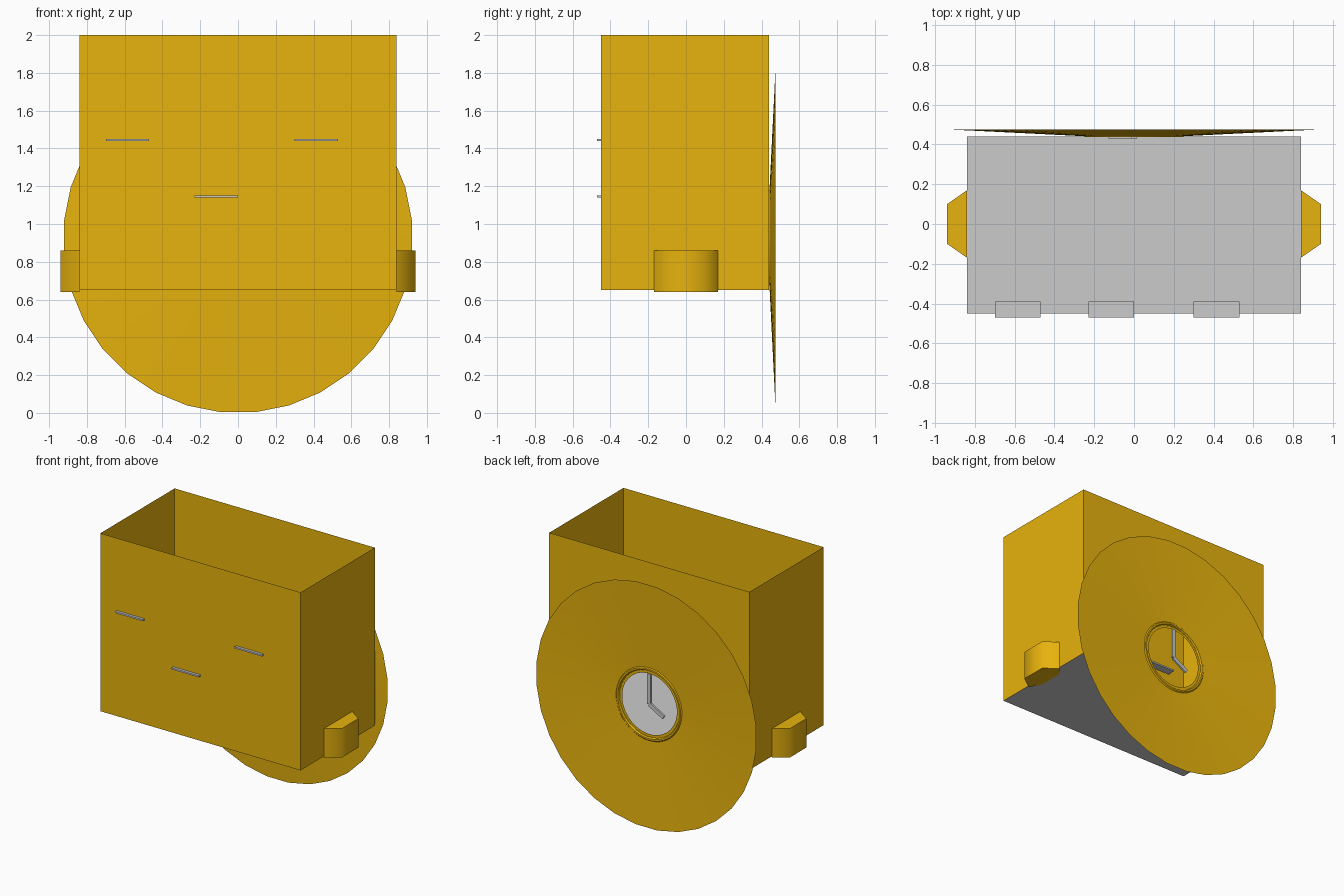
import bpy, bmesh
from math import sin, cos, pi, radians
from mathutils import Matrix

if "Cube" in bpy.data.objects:
    bpy.data.objects.remove(bpy.data.objects["Cube"])

SEG, CZ = 32, 0.925
gold = bpy.data.materials.new("gold")
gold.diffuse_color = (0.8, 0.45, 0.004, 1)
gold.use_nodes = True
gold.node_tree.nodes["Principled BSDF"].inputs["Base Color"].default_value = gold.diffuse_color


def finish(name, bm, mat=None, smooth=None, recalc=True):
    if recalc:
        bmesh.ops.recalc_face_normals(bm, faces=bm.faces)
    me = bpy.data.meshes.new(name)
    bm.to_mesh(me)
    bm.free()
    ob = bpy.data.objects.new(name, me)
    bpy.context.collection.objects.link(ob)
    if mat:
        me.materials.append(mat)
    if smooth:
        bpy.ops.object.select_all(action='DESELECT')
        ob.select_set(True)
        bpy.context.view_layer.objects.active = ob
        bpy.ops.object.shade_smooth_by_angle(angle=radians(smooth))
    return ob


def ring(bm, r, y):
    return [bm.verts.new((r * sin((i + .5) * 2 * pi / SEG), y,
                          CZ + r * cos((i + .5) * 2 * pi / SEG))) for i in range(SEG)]


def block(name, size, mat4):
    bm = bmesh.new()
    bmesh.ops.create_cube(bm, size=1, matrix=mat4 @ Matrix.Diagonal((*size, 1)))
    return finish(name, bm)


# Open thin-walled case, round hole in the back wall
X, Y0, Y1, Z0, Z1 = 0.84, -0.45, 0.44, 0.65, 2.0
corners = [(-X, Y0), (X, Y0), (X, Y1), (-X, Y1)]
bm = bmesh.new()
lo = [bm.verts.new((x, y, Z0)) for x, y in corners]
hi = [bm.verts.new((x, y, Z1)) for x, y in corners]
for a, b in ((0, 1), (1, 2), (3, 0)):
    bm.faces.new((lo[a], lo[b], hi[b], hi[a]))
back = [lo[2], lo[3], hi[3], hi[2]]
edges = []
for loop in (back, ring(bm, 0.25, Y1)):
    for a, b in zip(loop, loop[1:] + loop[:1]):
        edges.append(bm.edges.get((a, b)) or bm.edges.new((a, b)))
bmesh.ops.triangle_fill(bm, edges=edges, use_beauty=True, normal=(0, 1, 0))
finish("case_walls", bm, gold)

# Grey floor
bm = bmesh.new()
bm.faces.new([bm.verts.new((x, y, Z0)) for x, y in corners])
finish("case_floor", bm)

# Shallow dish on the back with a rimmed central opening
profile = [(0.926, 0.475), (0.277, 0.443), (0.27, 0.45), (0.258, 0.45),
           (0.25, 0.437), (0.23, 0.437)]
bm = bmesh.new()
rings = [ring(bm, r, y) for r, y in profile]
for a, b in zip(rings, rings[1:]):
    for i in range(SEG):
        j = (i + 1) % SEG
        bm.faces.new((a[i], a[j], b[j], b[i]))
finish("back_dish", bm, gold, 30)

# Two hands in the opening
for name, length, angle in (("long_hand", 0.23, 0), ("short_hand", 0.14, -120)):
    m = (Matrix.Translation((0, 0.437, CZ)) @ Matrix.Rotation(radians(angle), 4, 'Y')
         @ Matrix.Translation((0, 0, length / 2)))
    block(name, (0.03, 0.015, length), m)

# Thin slot plates through the front wall
for i, (x, z) in enumerate(((-0.585, 1.445), (-0.115, 1.145), (0.415, 1.445))):
    block(f"slot_plate_{i + 1}", (0.23, 0.08, 0.012), Matrix.Translation((x, -0.43, z)))

# Bevelled side lugs
for s, name in ((1, "right_lug"), (-1, "left_lug")):
    bm = bmesh.new()
    outline = [(0.84, -0.17), (0.94, -0.1), (0.94, 0.1), (0.84, 0.17)]
    top = [bm.verts.new((s * x, y, 0.86)) for x, y in outline]
    bot = [bm.verts.new((s * x, y, 0.64)) for x, y in outline]
    inner = [bm.verts.new((s * 0.78, y, 0.648)) for y in (0.1, -0.1)]
    for i in range(3):
        bm.faces.new((bot[i], bot[i + 1], top[i + 1], top[i]))
    bm.faces.new(top)
    bm.faces.new(bot)
    bm.faces.new((bot[0], bot[3], inner[0], inner[1]))
    finish(name, bm, gold, 60)
